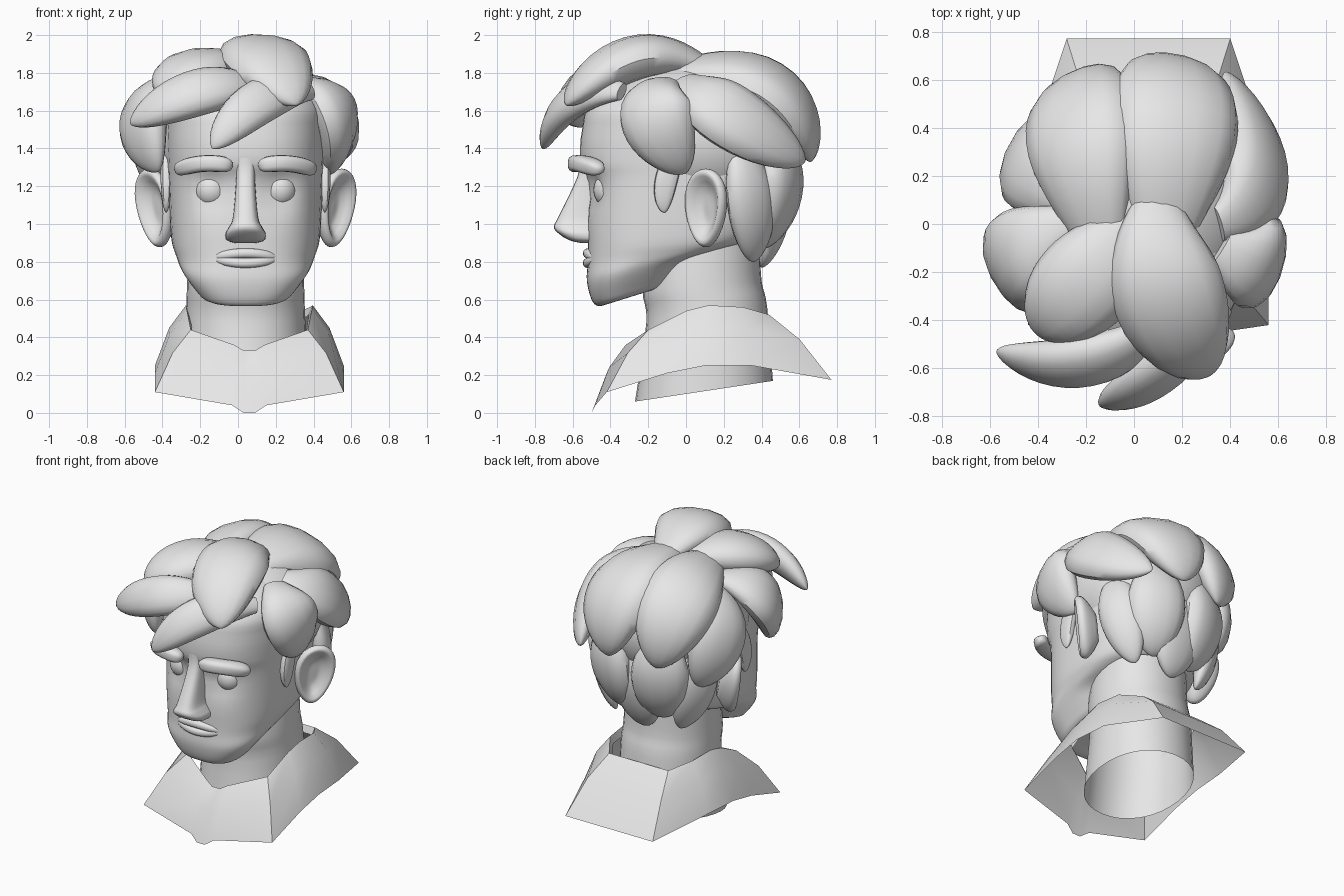
import bpy, bmesh, math
from mathutils import Vector

if "Cube" in bpy.data.objects:
    bpy.data.objects.remove(bpy.data.objects["Cube"])

CX = 0.04                                  # symmetry plane of the head
CENTRE = Vector((CX, 0.05, 1.35))
clay = bpy.data.materials.new("light_grey")
clay.diffuse_color = (0.8, 0.8, 0.8, 1)
clay.use_nodes = True
clay.node_tree.nodes["Principled BSDF"].inputs["Base Color"].default_value = clay.diffuse_color


def finish(name, bm, angle=40):
    bmesh.ops.recalc_face_normals(bm, faces=bm.faces)
    me = bpy.data.meshes.new(name)
    bm.to_mesh(me)
    bm.free()
    me.materials.append(clay)
    ob = bpy.data.objects.new(name, me)
    bpy.context.collection.objects.link(ob)
    bpy.ops.object.select_all(action='DESELECT')
    ob.select_set(True)
    bpy.context.view_layer.objects.active = ob
    bpy.ops.object.shade_smooth_by_angle(angle=math.radians(angle))


def loft(rings, caps=(True, True)):
    bm = bmesh.new()
    rows = [[bm.verts.new(p) for p in r] for r in rings]
    n = len(rows[0])
    for a, b in zip(rows, rows[1:]):
        for i in range(n):
            j = (i + 1) % n
            bm.faces.new((a[i], a[j], b[j], b[i]))
    for use, row in zip(caps, (rows[0], rows[-1])):
        if use:
            bm.faces.new(row)
    return bm


def smooth_keys(keys, steps):
    """Catmull-Rom interpolation of number tuples."""
    out = []
    for i in range(len(keys) - 1):
        k = [keys[max(0, min(len(keys) - 1, i + d))] for d in (-1, 0, 1, 2)]
        for s in range(steps):
            t = s / steps
            out.append([0.5 * (2 * b + (c - a) * t + (2 * a - 5 * b + 4 * c - d) * t * t
                               + (3 * b - a - 3 * c + d) * t ** 3)
                        for a, b, c, d in zip(*k)])
    return out + [list(keys[-1])]


def super_circle(n, e):
    for i in range(n):
        c, s = math.cos(2 * math.pi * i / n), math.sin(2 * math.pi * i / n)
        yield math.copysign(abs(c) ** e, c), math.copysign(abs(s) ** e, s)


def column(keys, e, steps=4, n=48):
    """Stacked rings from (z, front y, back y, half width, tilt)."""
    rings = []
    for z, yf, yb, w, tilt in smooth_keys(keys, steps):
        yc, d = (yf + yb) / 2, (yb - yf) / 2
        rings.append([Vector((CX + w * c, yc + d * s, z + tilt * d * (s + 1)))
                      for c, s in super_circle(n, e)])
    return rings


def leaf(t):
    """Clump outline: medium root, widest halfway, rounded tip."""
    if t < .5:
        return .4 + .6 * math.sin(math.pi * t)
    return max(0, 1 - (2 * t - 1) ** 2.2) ** .6


def bar(t):
    """Bar outline with rounded ends."""
    return max(0, 1 - (2 * t - 1) ** 6) ** .5


def lock(name, a, m, b, w, th, shape=leaf, up=None, e=.92, n=14, count=22):
    """Clump through three points, with half width w and half thickness th."""
    a, m, b = Vector(a), Vector(m), Vector(b)
    rings = []
    for i in range(count + 1):
        t = (1 - math.cos(math.pi * i / count)) / 2
        p = a * (2 * t - 1) * (t - 1) + m * 4 * t * (1 - t) + b * t * (2 * t - 1)
        d = (a * (4 * t - 3) + m * (4 - 8 * t) + b * (4 * t - 1)).normalized()
        r = Vector(up) if up else p - CENTRE
        r = (r - d * r.dot(d)).normalized()
        s = d.cross(r)
        f = max(shape(t), .03)
        rings.append([p + s * w * f * c + r * th * f * k for c, k in super_circle(n, e)])
    finish(name, loft(rings))


def ball(name, loc, size):
    bm = bmesh.new()
    bmesh.ops.create_uvsphere(bm, u_segments=28, v_segments=18, radius=1)
    for v in bm.verts:
        v.co = Vector([l + c * s for l, c, s in zip(loc, v.co, size)])
    finish(name, bm)


# head with jaw and pressed-in eye sockets
head = loft(column([
    (.59, -.38, -.17, .12, .3), (.565, -.46, -.06, .22, .32), (.60, -.50, .0, .27, .3),
    (.70, -.525, .06, .335, .2), (.80, -.52, .28, .37, .1), (.92, -.52, .40, .395, .04),
    (1.22, -.53, .51, .41, 0), (1.33, -.56, .53, .415, 0), (1.5, -.55, .53, .42, 0),
    (1.65, -.49, .52, .40, 0), (1.84, -.18, .25, .16, 0)], .76))
for v in head.verts:
    if v.co.y < -.25:
        for s in (-1, 1):
            g = ((v.co.x - CX - s * .17) / .1) ** 2 + ((v.co.z - 1.18) / .1) ** 2
            v.co.y += .05 * math.exp(-g)
finish("head", head)

# neck, open at the bottom
finish("neck", loft(column([
    (.06, -.27, .46, .33, .15), (.48, -.21, .43, .315, .12),
    (.65, -.23, .40, .31, .08), (.9, -.2, .39, .30, 0)], .95, n=32), (False, True)))

# nose
finish("nose", loft(column([
    (.90, -.56, -.44, .06, 0), (.915, -.62, -.42, .10, 0), (.95, -.675, -.42, .107, 0),
    (.985, -.70, -.42, .088, 0), (1.04, -.675, -.42, .067, 0), (1.25, -.575, -.42, .05, 0),
    (1.36, -.56, -.45, .06, 0)], .65, n=20)))

# lips
for name, z in (("upper_lip", .845), ("lower_lip", .793)):
    lock(name, (CX - .17, -.475, .82), (CX, -.52, z), (CX + .17, -.475, .82),
         .026, .026, bar, (0, -1, 0))

for s, side in ((-1, "left"), (1, "right")):
    # eye and eyebrow
    ball(side + "_eye", (CX + s * .18, -.40, 1.18), (.09, .09, .095))
    lock(side + "_eyebrow", (CX + s * .07, -.565, 1.305), (CX + s * .22, -.56, 1.32),
         (CX + s * .365, -.44, 1.285), .044, .05, bar, (0, -1, 0), .65)

    # ear: dished oval facing outward and forward
    c = Vector((CX + s * .475, .11, 1.085))
    u, v, n = Vector((s * .63, .77, 0)), Vector((s * .13, 0, 1)), Vector((s * .77, -.63, 0))
    prof = [(.05, .09, -.09), (.095, .16, -.05), (.125, .20, -.015), (.132, .208, .012),
            (.12, .195, .035), (.1, .17, .035), (.05, .1, -.01), (.015, .03, -.014)]
    rings = []
    for a, b, h in smooth_keys(prof, 2):
        angles = [2 * math.pi * i / 32 for i in range(32)]
        rings.append([c + u * a * math.cos(t) * (1 + .2 * math.sin(t)) + v * b * math.sin(t)
                      + n * h for t in angles])
    finish(side + "_ear", loft(rings), 60)

    # sideburn
    x = CX + s * .42
    lock(side + "_sideburn", (x, -.01, 1.45), (x, -.10, 1.25), (x, -.115, 1.06),
         .06, .03, up=(s, 0, 0), e=.7)

    # lower back hair and hair behind the ear
    lock(side + "_lower_back_lock", (CX + s * .17, .46, 1.5), (CX + s * .19, .50, 1.2),
         (CX + s * .14, .40, .87), .19, .1)
    lock(side + "_nape_side_lock", (CX + s * .34, .28, 1.42), (CX + s * .36, .34, 1.14),
         (CX + s * .25, .36, .8), .14, .075)

# hair base
ball("hair_base", (CX, .07, 1.45), (.47, .52, .42))

# hair clumps on the crown and fringe
lock("quiff", (.1, .1, 1.83), (.14, -.28, 1.875), (.31, -.63, 1.63), .235, .12)
lock("top_left_lock", (.02, .03, 1.8), (-.2, -.24, 1.81), (-.41, -.45, 1.69), .21, .12)
lock("left_fringe", (.12, -.4, 1.72), (-.2, -.57, 1.70), (-.57, -.53, 1.53), .135, .085)
lock("centre_fringe", (.38, -.34, 1.70), (.12, -.60, 1.65), (-.135, -.755, 1.4), .125, .075)

# hair clumps on the sides
lock("left_side_lock", (-.28, 0, 1.74), (-.49, -.15, 1.6), (-.42, -.31, 1.28), .2, .1)
lock("left_rear_lock", (-.28, .1, 1.7), (-.42, .25, 1.48), (-.36, .38, 1.14), .2, .11)
lock("right_side_lock", (.36, -.1, 1.74), (.52, -.16, 1.58), (.48, 0, 1.27), .2, .1)
lock("right_rear_lock", (.35, 0, 1.75), (.51, .22, 1.58), (.38, .63, 1.33), .19, .1)

# hair clumps on the back
lock("back_left_lock", (-.13, -.1, 1.78), (-.22, .38, 1.71), (-.19, .60, 1.31), .25, .13)
lock("back_right_lock", (.12, -.1, 1.79), (.17, .43, 1.73), (.14, .66, 1.33), .27, .13)
lock("nape_lock", (CX, .48, 1.35), (CX, .48, 1.08), (CX, .40, .77), .18, .08)

# collar: half of the bottom and neck edges from front to back, then mirrored
bottom = [(.03, -.5, 0), (.09, -.48, .04), (.5, -.42, .11), (.5, -.1, .21),
          (.5, .1, .25), (.48, .35, .25), (.34, .77, .175)]
top = [(.03, -.33, .33), (.08, -.32, .36), (.31, -.2, .44), (.33, 0, .54),
       (.335, .12, .57), (.32, .3, .56), (.23, .44, .52)]


def both_sides(half):
    full = half + [(-x, y, z) for x, y, z in reversed(half)]
    return [Vector((x + .06, y, z)) for x, y, z in full]


rows = [both_sides(bottom), [], both_sides(top), []]
for b, t in zip(rows[0], rows[2]):
    out = Vector((t.x - .06, t.y - .08, 0)).normalized()
    rows[1].append(b.lerp(t, .55) + out * .015 + Vector((0, 0, .025)))
    rows[3].append(t - out * .02 - Vector((0, 0, .05)))
finish("collar", loft(rows, (False, False)), 30)
